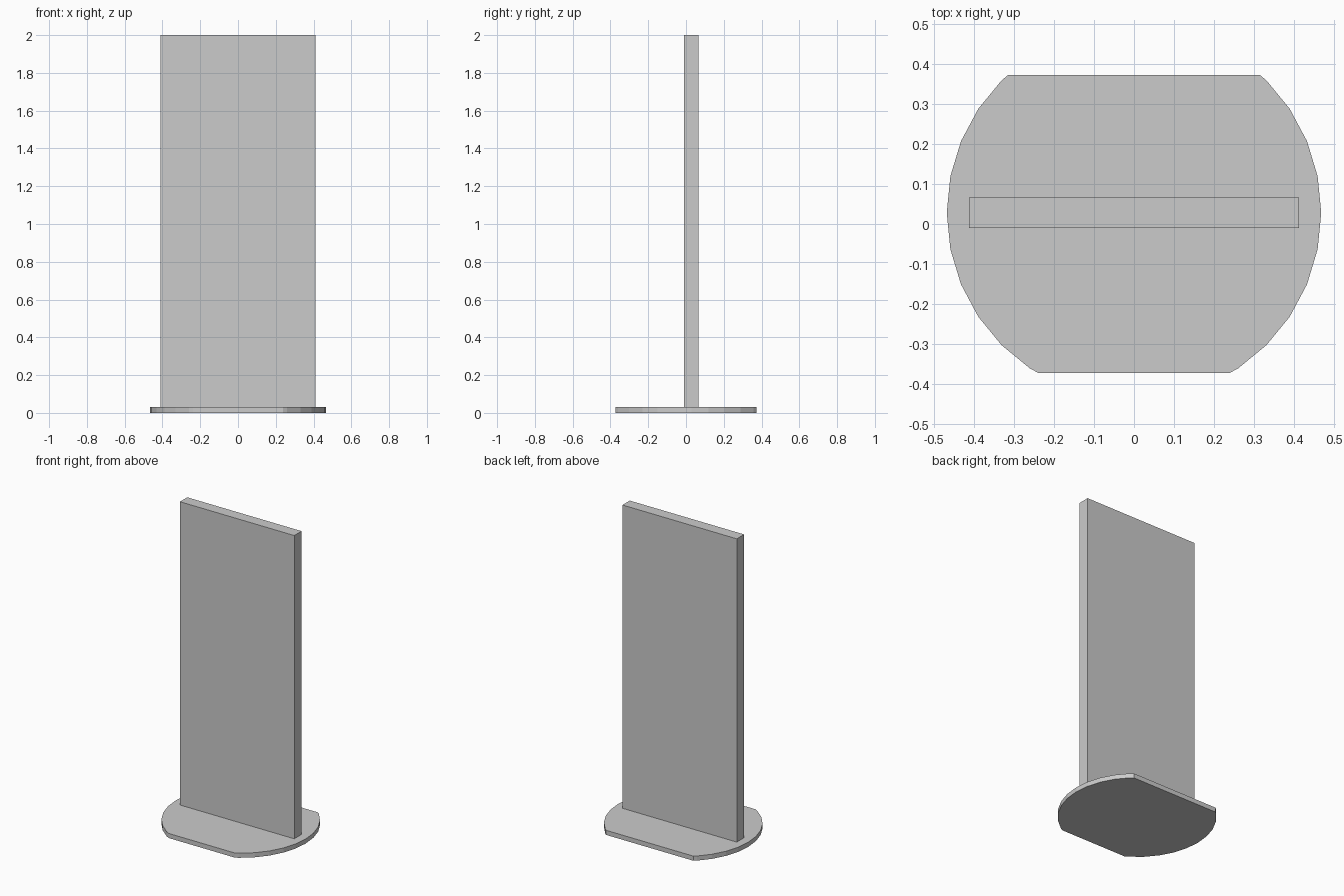
import bpy, bmesh
from mathutils import Matrix, Vector

if "Cube" in bpy.data.objects:
    bpy.data.objects.remove(bpy.data.objects["Cube"])

CENTER_Y = 0.028   # shared centre line of the disc and the panel
BASE_H = 0.03


def finish(bm, name):
    bmesh.ops.recalc_face_normals(bm, faces=bm.faces)
    mesh = bpy.data.meshes.new(name)
    bm.to_mesh(mesh)
    bm.free()
    obj = bpy.data.objects.new(name, mesh)
    bpy.context.collection.objects.link(obj)
    return obj


# Base plate: 32-sided disc trimmed flat at front and back
bm = bmesh.new()
bmesh.ops.create_cone(bm, cap_ends=True, segments=32, radius1=0.467, radius2=0.467,
                      depth=BASE_H, matrix=Matrix.Translation((0, CENTER_Y, BASE_H / 2)))
for side in (-1, 1):
    cut = bmesh.ops.bisect_plane(bm, geom=bm.verts[:] + bm.edges[:] + bm.faces[:],
                                 plane_co=(0, side * 0.372, 0), plane_no=(0, side, 0),
                                 clear_outer=True)
    rim = [e for e in cut["geom_cut"] if isinstance(e, bmesh.types.BMEdge)]
    bmesh.ops.holes_fill(bm, edges=[e for e in bm.edges if e.is_boundary], sides=0)
finish(bm, "base_plate")

# Upright panel standing on the plate
bm = bmesh.new()
height = 2.0 - BASE_H
bmesh.ops.create_cube(bm, size=1, matrix=Matrix.Translation((0, CENTER_Y, BASE_H + height / 2))
                      @ Matrix.Diagonal((0.822, 0.075, height, 1)))
finish(bm, "upright_panel")
